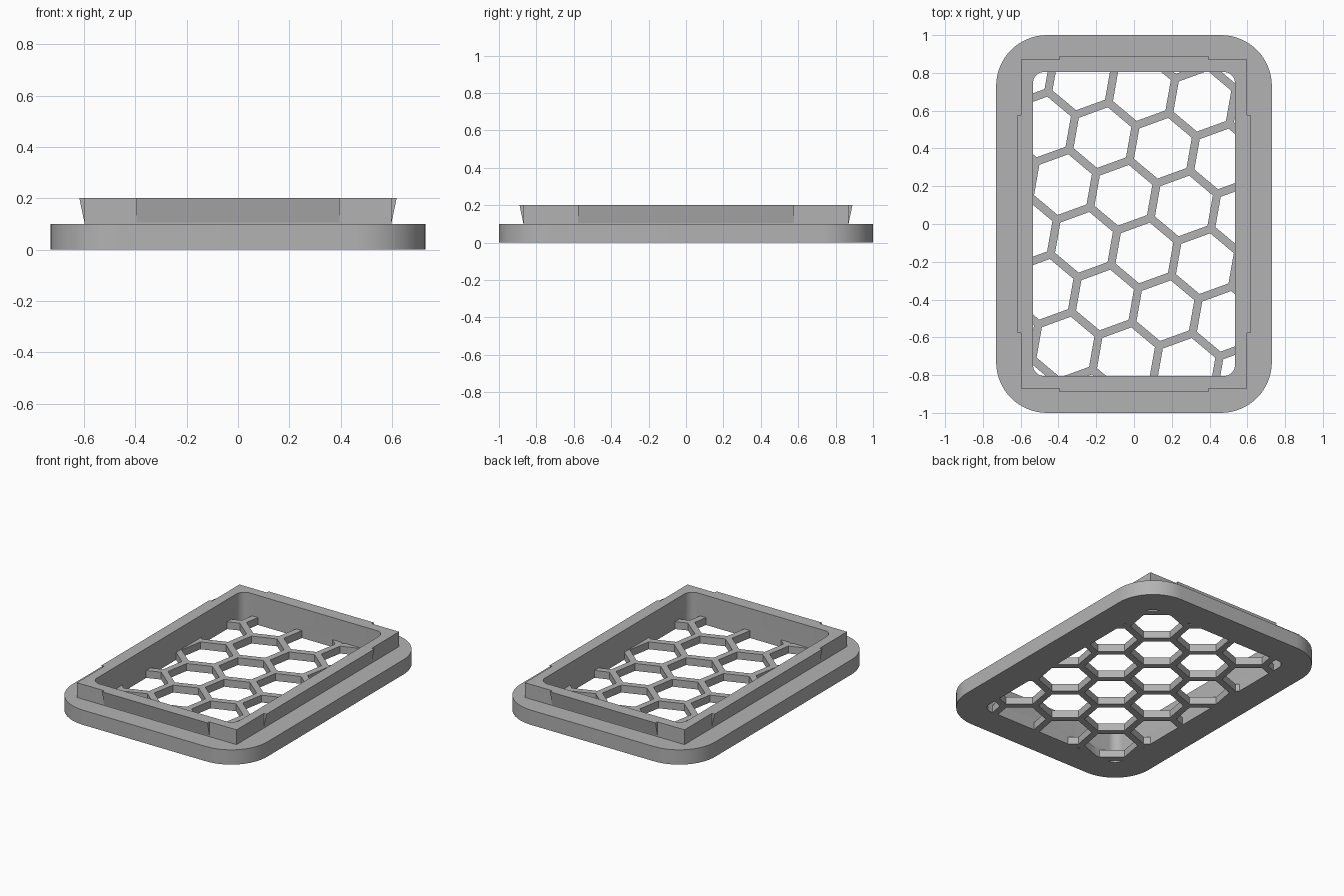
import bpy, bmesh
from math import pi, cos, sin, radians
from mathutils import Vector

if "Cube" in bpy.data.objects:
    bpy.data.objects.remove(bpy.data.objects["Cube"])

GRID_TOP = 0.05
PLATE_TOP = 0.1
RIM_TOP = 0.2

grey = bpy.data.materials.new("plain grey")
grey.use_nodes = True
colour = (0.45, 0.45, 0.45, 1)
grey.diffuse_color = colour
grey.node_tree.nodes["Principled BSDF"].inputs["Base Color"].default_value = colour


def rounded_rect(hx, hy, r=0, steps=12):
    """Outline of a rectangle, counter-clockwise, with optional round corners."""
    corners = [(1, 1), (-1, 1), (-1, -1), (1, -1)]
    if not r:
        return [(sx * hx, sy * hy) for sx, sy in corners]
    pts = []
    for i, (sx, sy) in enumerate(corners):
        for k in range(steps + 1):
            a = pi / 2 * (i + k / steps)
            pts.append((sx * (hx - r) + r * cos(a), sy * (hy - r) + r * sin(a)))
    return pts


def add_prism(bm, outline, z0, z1):
    low = [bm.verts.new((x, y, z0)) for x, y in outline]
    high = [bm.verts.new((x, y, z1)) for x, y in outline]
    bm.faces.new(low[::-1])
    bm.faces.new(high)
    n = len(low)
    for i in range(n):
        j = (i + 1) % n
        bm.faces.new((low[i], low[j], high[j], high[i]))


def make_object(name, bm):
    bmesh.ops.recalc_face_normals(bm, faces=bm.faces)
    mesh = bpy.data.meshes.new(name)
    bm.to_mesh(mesh)
    bm.free()
    mesh.materials.append(grey)
    obj = bpy.data.objects.new(name, mesh)
    bpy.context.collection.objects.link(obj)
    return obj


def prism(name, outline, z0, z1):
    bm = bmesh.new()
    add_prism(bm, outline, z0, z1)
    return make_object(name, bm)


def boolean(obj, tool, operation):
    mod = obj.modifiers.new(operation.lower(), 'BOOLEAN')
    mod.operation = operation
    mod.solver = 'EXACT'
    mod.object = tool
    bpy.context.view_layer.objects.active = obj
    bpy.ops.object.modifier_apply(modifier=mod.name)


opening = rounded_rect(0.535, 0.805, 0.06, 8)

# Main parts
base_plate = prism("base_plate", rounded_rect(0.73, 1.0, 0.27, 16), 0, PLATE_TOP)
rim = prism("rim", rounded_rect(0.598, 0.87), PLATE_TOP, RIM_TOP)

# Pocket above the grid
pocket = prism("pocket_cutter", opening, GRID_TOP, RIM_TOP + 0.1)

# Tilted honeycomb holes, kept within the opening
PITCH, HOLE_RADIUS, TILT = 0.325, 0.163, radians(-10)
start = Vector((-0.056, 0.152))
step_a = PITCH * Vector((cos(TILT), sin(TILT)))
step_b = PITCH * Vector((cos(TILT + pi / 3), sin(TILT + pi / 3)))
bm = bmesh.new()
for i in range(-6, 7):
    for j in range(-6, 7):
        c = start + i * step_a + j * step_b
        if abs(c.x) < 0.72 and abs(c.y) < 1.0:
            hexagon = [(c.x + HOLE_RADIUS * cos(TILT + pi / 6 + k * pi / 3),
                        c.y + HOLE_RADIUS * sin(TILT + pi / 6 + k * pi / 3)) for k in range(6)]
            add_prism(bm, hexagon, -0.1, PLATE_TOP + 0.05)
holes = make_object("honeycomb_cutter", bm)
limit = prism("opening_limit", opening, -0.05, GRID_TOP + 0.02)
boolean(holes, limit, 'INTERSECT')

boolean(base_plate, pocket, 'DIFFERENCE')
boolean(base_plate, holes, 'DIFFERENCE')
boolean(rim, pocket, 'DIFFERENCE')
for helper in (pocket, holes, limit):
    bpy.data.objects.remove(helper)


# Snap wedges that flare outwards towards the top of the rim
def wedge(name, face, half_length, along_x, side):
    bm = bmesh.new()
    section = [(face, PLATE_TOP + 0.005), (face + 0.02, RIM_TOP), (face, RIM_TOP)]
    ends = []
    for t in (-half_length, half_length):
        ends.append([bm.verts.new((t, side * d, z) if along_x else (side * d, t, z))
                     for d, z in section])
    a, b = ends
    bm.faces.new(a)
    bm.faces.new(b[::-1])
    for i in range(3):
        j = (i + 1) % 3
        bm.faces.new((a[i], b[i], b[j], a[j]))
    return make_object(name, bm)


wedge("left_wedge", 0.598, 0.577, False, 1)
wedge("right_wedge", 0.598, 0.577, False, -1)
wedge("back_wedge", 0.87, 0.395, True, 1)
wedge("front_wedge", 0.87, 0.395, True, -1)

# Smooth the round corners only
for obj in (base_plate, rim):
    bpy.ops.object.select_all(action='DESELECT')
    obj.select_set(True)
    bpy.context.view_layer.objects.active = obj
    bpy.ops.object.shade_smooth_by_angle(angle=radians(30))
